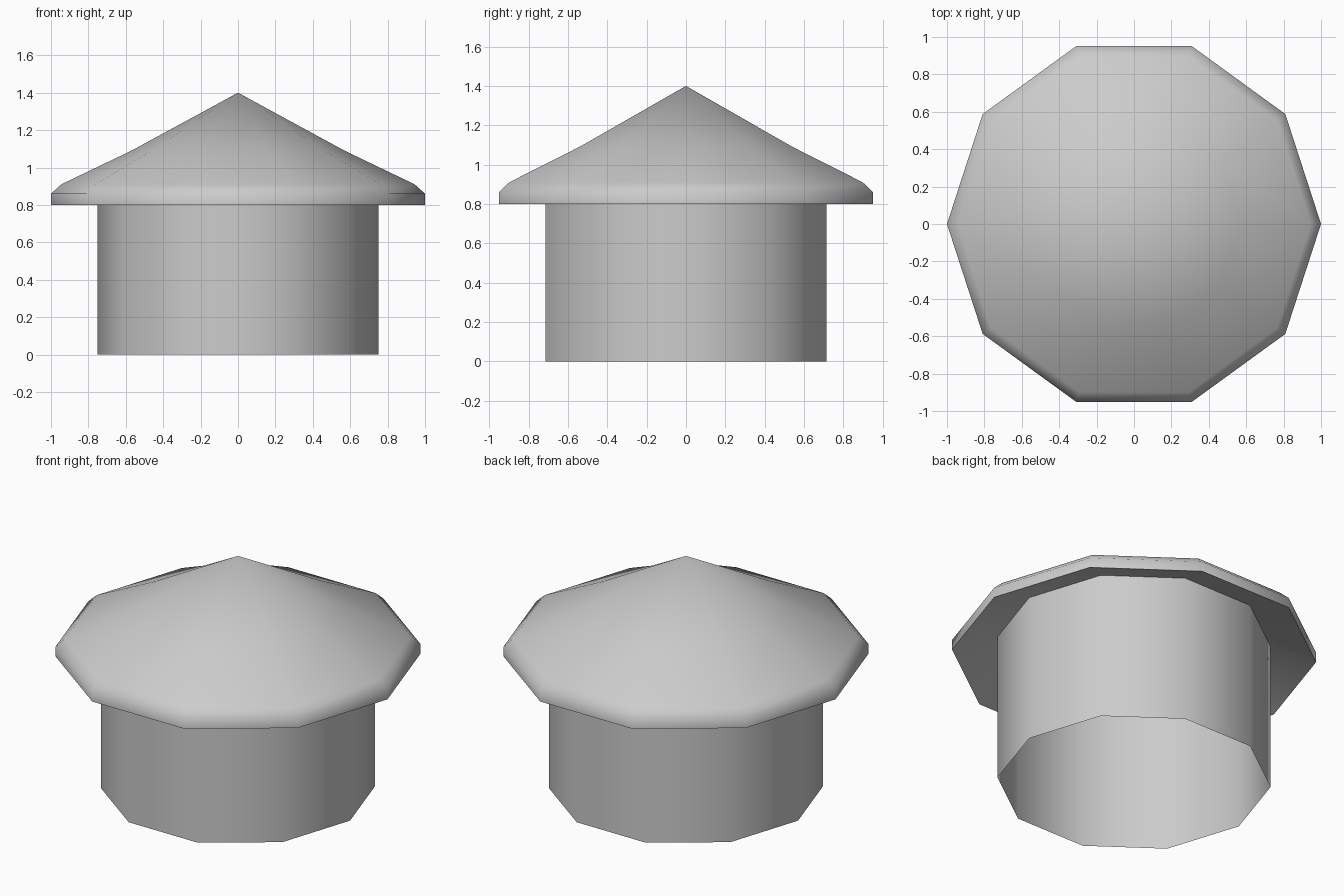
import bpy, bmesh
from math import cos, sin, pi, radians

SIDES = 10

cube = bpy.data.objects.get("Cube")
if cube:
    bpy.data.objects.remove(cube)

grey = bpy.data.materials.new("light_grey")
grey.use_nodes = True
colour = (0.6, 0.6, 0.6, 1)
grey.diffuse_color = colour
grey.node_tree.nodes["Principled BSDF"].inputs["Base Color"].default_value = colour


def lathe(name, profile):
    """Spin a (radius, height) profile into an open ten-sided shell."""
    bm = bmesh.new()
    rings = []
    for r, z in profile:
        count = SIDES if r > 0 else 1
        rings.append([bm.verts.new((r * cos(2 * pi * i / SIDES), r * sin(2 * pi * i / SIDES), z))
                      for i in range(count)])
    for low, high in zip(rings, rings[1:]):
        for i in range(SIDES):
            j = (i + 1) % SIDES
            if len(high) == 1:
                bm.faces.new((low[i], low[j], high[0]))
            else:
                bm.faces.new((low[i], low[j], high[j], high[i]))
    mesh = bpy.data.meshes.new(name)
    bm.to_mesh(mesh)
    bm.free()
    mesh.materials.append(grey)
    obj = bpy.data.objects.new(name, mesh)
    bpy.context.collection.objects.link(obj)
    bpy.ops.object.select_all(action='DESELECT')
    obj.select_set(True)
    bpy.context.view_layer.objects.active = obj
    bpy.ops.object.shade_smooth_by_angle(angle=radians(60))
    return obj


# Round wall, open at the bottom
lathe("wall", [(0.75, 0), (0.75, 0.89)])

# Roof: sloping eave underside, upright rim, rounded shoulder, cone
lathe("roof", [(0.75, 0.89), (1, 0.8), (1, 0.86), (0.945, 0.91), (0.57, 1.09), (0, 1.4)])
